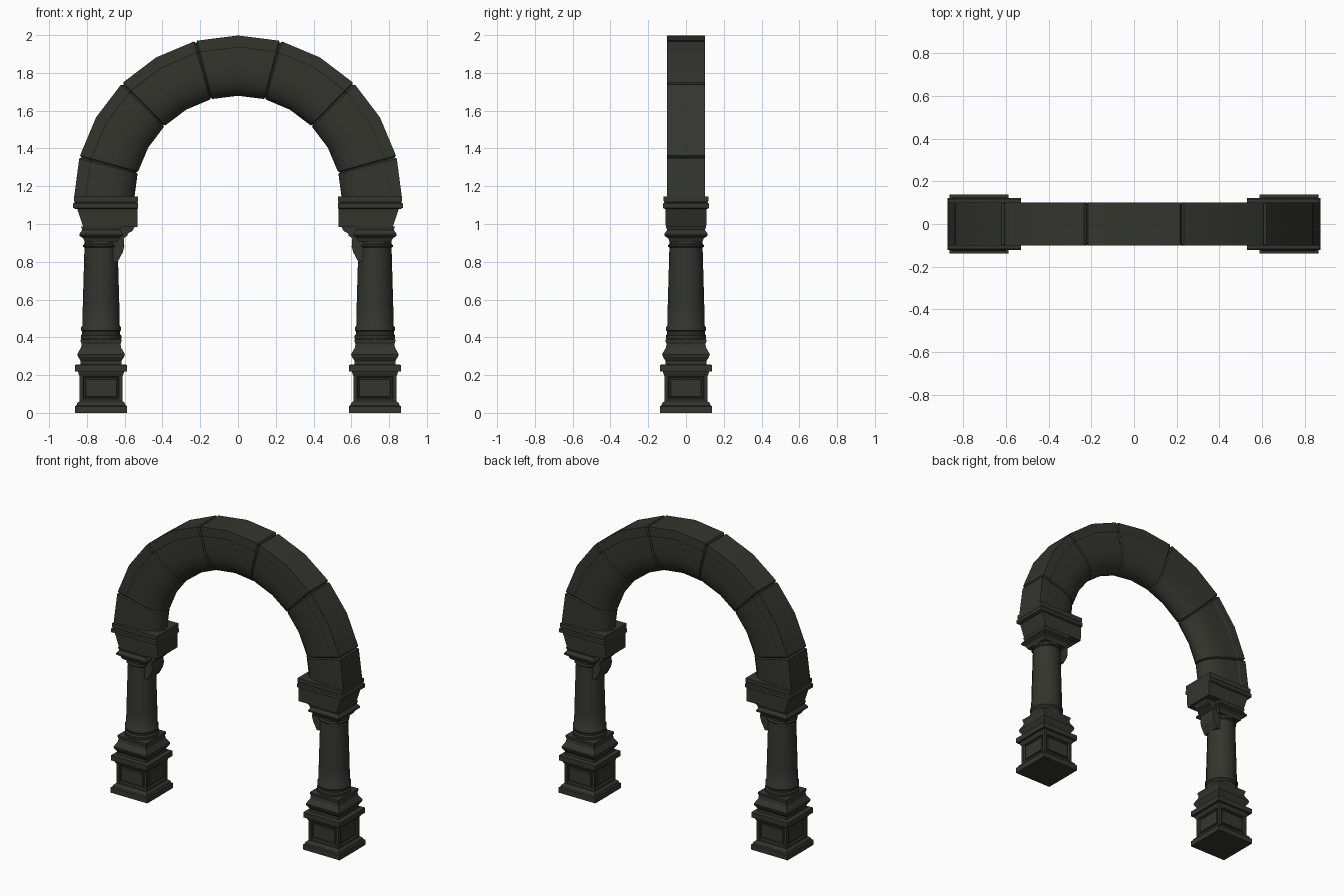
import bpy, bmesh, math

if "Cube" in bpy.data.objects:
    bpy.data.objects.remove(bpy.data.objects["Cube"])

CX = -0.725            # left column axis; the right one is mirrored
AZ, R_OUT = 1.13, 0.868  # arch springing height and outer radius

stone = bpy.data.materials.new("dark_stone")
stone.diffuse_color = (0.035, 0.035, 0.028, 1)
stone.use_nodes = True
stone.node_tree.nodes["Principled BSDF"].inputs["Base Color"].default_value = stone.diffuse_color


def finish(name, bm, mirror=True, smooth=None):
    bmesh.ops.recalc_face_normals(bm, faces=bm.faces)
    me = bpy.data.meshes.new(name)
    bm.to_mesh(me)
    bm.free()
    ob = bpy.data.objects.new(name, me)
    bpy.context.collection.objects.link(ob)
    me.materials.append(stone)
    if smooth:
        bpy.ops.object.select_all(action='DESELECT')
        ob.select_set(True)
        bpy.context.view_layer.objects.active = ob
        bpy.ops.object.shade_smooth_by_angle(angle=math.radians(smooth))
    if mirror:
        ob.modifiers.new("mirror", 'MIRROR')
    return ob


def loft(rings):
    """Skin a stack of equal-length closed rings and cap both ends."""
    bm = bmesh.new()
    vs = [[bm.verts.new(p) for p in ring] for ring in rings]
    n = len(vs[0])
    for a, b in zip(vs, vs[1:]):
        for i in range(n):
            j = (i + 1) % n
            bm.faces.new((a[i], a[j], b[j], b[i]))
    bm.faces.new(vs[0][::-1])
    bm.faces.new(vs[-1])
    return bm


def rect(x0, x1, y, z):
    return [(x0, -y, z), (x1, -y, z), (x1, y, z), (x0, y, z)]


def square(h, z):
    return rect(CX - h, CX + h, h, z)


def circle(r, z, n=16):
    return [(CX + r * math.cos(2 * math.pi * i / n),
             r * math.sin(2 * math.pi * i / n), z) for i in range(n)]


def square_stack(name, profile):
    finish(name, loft([square(h, z) for h, z in profile]))


# Pedestal foot, die with framed panels, and cap
square_stack("pedestal_foot", [(.138, 0), (.138, .035), (.130, .04),
                               (.126, .052), (.114, .062)])
die = loft([square(.113, .055), square(.113, .21)])
sides = [f for f in die.faces if abs(f.normal.z) < .5]
die.normal_update()
sides = [f for f in die.faces if abs(f.normal.z) < .5]
for width, depth in ((.026, 0), (.006, -.012), (.010, 0), (.004, .008)):
    bmesh.ops.inset_individual(die, faces=sides, thickness=width, depth=depth)
finish("pedestal_die", die)
square_stack("pedestal_cap", [(.113, .195), (.119, .205), (.122, .218),
                              (.137, .220), (.137, .254), (.122, .257)])

# Square mouldings under the shaft
square_stack("base_moulding", [(.110, .25), (.108, .275), (.122, .297),
                               (.126, .31), (.120, .322), (.106, .345),
                               (.103, .365), (.108, .378), (.108, .388),
                               (.098, .392)])

# Round shaft with rings at both ends
shaft = [(.102, .385), (.107, .395), (.107, .41), (.100, .418), (.100, .43),
         (.106, .437), (.106, .452), (.099, .462), (.097, .56), (.088, .875),
         (.095, .88), (.095, .888), (.087, .895), (.089, .93)]
finish("column_shaft", loft([circle(r, z) for r, z in shaft]), smooth=35)

# Capital, flared square
square_stack("capital", [(.086, .905), (.095, .925), (.115, .938),
                         (.115, .948), (.100, .968), (.106, .987)])

# Bracket on the inner side of the capital
bracket = [(-.68, .80), (-.637, .80), (-.61, .85), (-.602, .88), (-.605, .925),
           (-.585, .938), (-.583, .95), (-.56, .962), (-.545, .99), (-.68, .99)]
finish("capital_bracket", loft([[(x, y, z) for x, z in bracket]
                                for y in (-.062, .062)]))

# Impost block and its moulded slab
finish("impost_block", loft([rect(-.82, -.532, .107, .985),
                             rect(-.853, -.532, .110, 1.085)]))
finish("impost_slab", loft([rect(-.860, -.532, .112, 1.08),
                            rect(-.874, -.530, .121, 1.085),
                            rect(-.874, -.530, .121, 1.108),
                            rect(-.864, -.532, .115, 1.115),
                            rect(-.868, -.530, .118, 1.122),
                            rect(-.868, -.530, .118, 1.145)]))

# Arch cross-section (radius, y): flat face, rounded underside
half = [(R_OUT, .1), (.81, .1), (.804, .096), (.69, .096), (.63, .086),
        (.585, .062), (.557, .032)]
section = half + [(.549, 0)] + [(r, -y) for r, y in half[::-1]]


def arch_ring(deg, scale=1.0):
    a = math.radians(deg)
    return [((.71 + (r - .71) * scale) * math.cos(a), y * scale,
             AZ + (.71 + (r - .71) * scale) * math.sin(a)) for r, y in section]


# Voussoirs: 30 degree stones with bevelled joints, half stones at the ends
joints = [0, 15, 45, 75, 105, 135, 165, 180]
for k, (a0, a1) in enumerate(zip(joints, joints[1:])):
    mids = [(a0 + a1) / 2] if a1 - a0 > 20 else []
    rings = [arch_ring(a0, .93), arch_ring(a0 + .6)]
    rings += [arch_ring(m) for m in mids]
    rings += [arch_ring(a1 - .6), arch_ring(a1, .93)]
    finish("keystone" if k == 3 else f"voussoir_{k + 1}", loft(rings),
           mirror=False, smooth=32)
